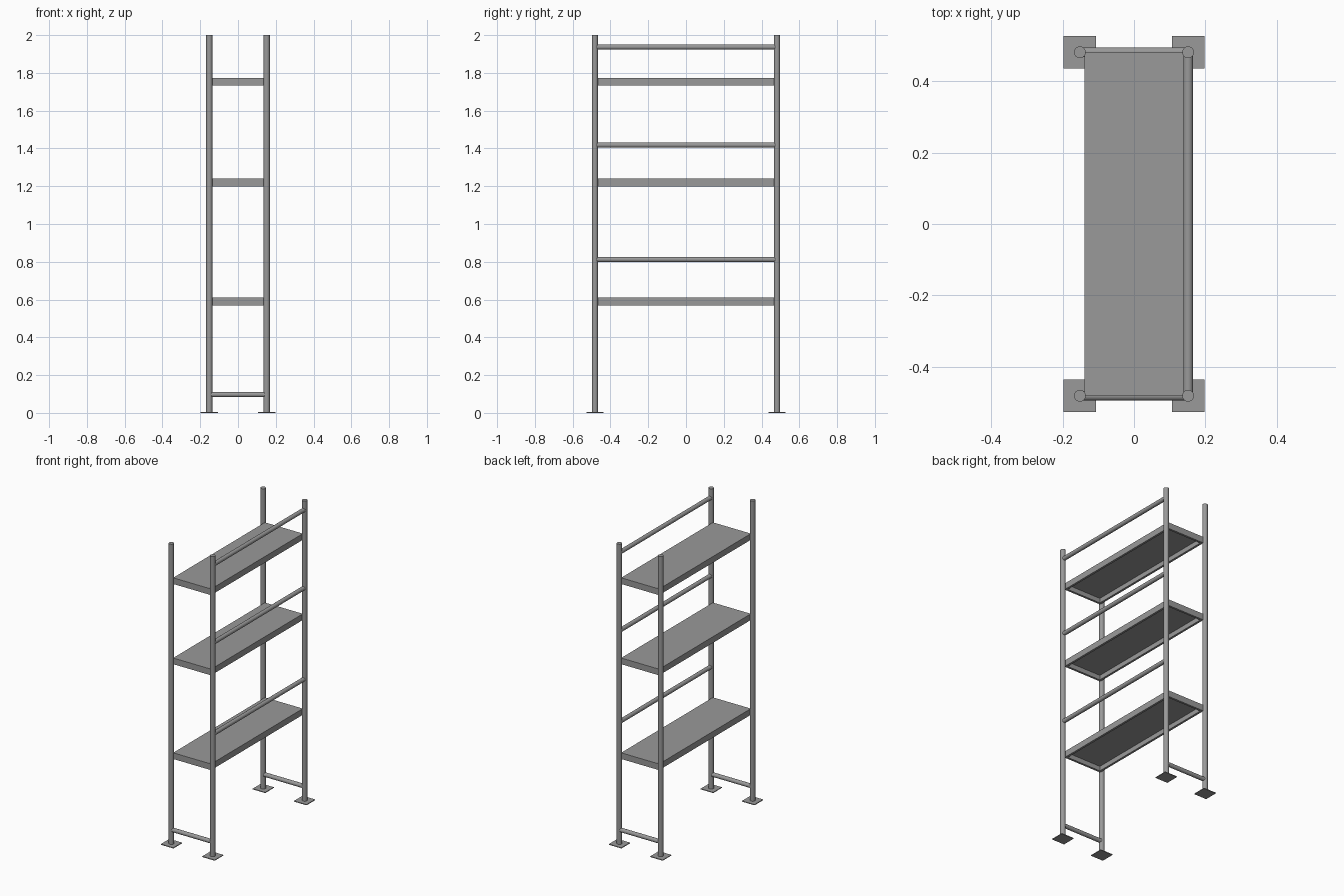
import bpy, bmesh
from mathutils import Vector

cube = bpy.data.objects.get("Cube")
if cube:
    bpy.data.objects.remove(cube, do_unlink=True)

PX, PY = 0.152, 0.482      # post centres
POST_R, BAR_R = 0.0165, 0.0138

steel = bpy.data.materials.new("grey_steel")
steel.use_nodes = True
grey = (0.32, 0.32, 0.32, 1)
steel.diffuse_color = grey
steel.node_tree.nodes["Principled BSDF"].inputs["Base Color"].default_value = grey


def finish(name):
    obj = bpy.context.object
    obj.name = name
    obj.data.name = name
    obj.data.materials.append(steel)
    return obj


def tube(name, start, end, radius):
    a, b = Vector(start), Vector(end)
    bpy.ops.mesh.primitive_cylinder_add(vertices=24, radius=radius,
                                        depth=(b - a).length, location=(a + b) / 2)
    obj = finish(name)
    obj.rotation_euler = (b - a).to_track_quat('Z', 'Y').to_euler()
    bpy.ops.object.shade_smooth_by_angle()


def box(name, center, size):
    bpy.ops.mesh.primitive_cube_add(size=1, location=center)
    obj = finish(name)
    for v in obj.data.vertices:
        v.co = v.co * Vector(size)
    return obj


# Posts on square foot plates
for fb, sy in (("front", -1), ("back", 1)):
    for lr, sx in (("left", 1), ("right", -1)):
        x, y = sx * PX, sy * PY
        tube(f"{fb}_{lr}_post", (x, y, 0.004), (x, y, 2), POST_R)
        box(f"{fb}_{lr}_foot_plate", (x, y, 0.0025), (0.092, 0.09, 0.005))
    # Low end brace between the two posts
    tube(f"{fb}_low_brace", (-PX, sy * PY, 0.097), (PX, sy * PY, 0.097), BAR_R)

# Long guard rails on one side only
for level, z in (("lower", 0.812), ("middle", 1.418), ("upper", 1.937)):
    tube(f"{level}_guard_rail", (PX, -PY, z), (PX, PY, z), BAR_R)

# Shelves: trays with a rim and a hollow underside
for level, top in (("lower", 0.61), ("middle", 1.24), ("upper", 1.773)):
    tray = box(f"{level}_shelf", (0, 0, top - 0.0205), (0.279, 2 * PY, 0.041))
    bm = bmesh.new()
    bm.from_mesh(tray.data)
    bm.normal_update()
    bottom = min(bm.faces, key=lambda f: f.calc_center_median().z)
    bmesh.ops.inset_region(bm, faces=[bottom], thickness=0.02)
    inner = bmesh.ops.extrude_face_region(bm, geom=[bottom])["geom"]
    bmesh.ops.delete(bm, geom=[bottom], context='FACES_ONLY')
    bmesh.ops.translate(bm, vec=(0, 0, 0.031),
                        verts=[g for g in inner if isinstance(g, bmesh.types.BMVert)])
    bmesh.ops.recalc_face_normals(bm, faces=bm.faces[:])
    bm.to_mesh(tray.data)
    bm.free()
